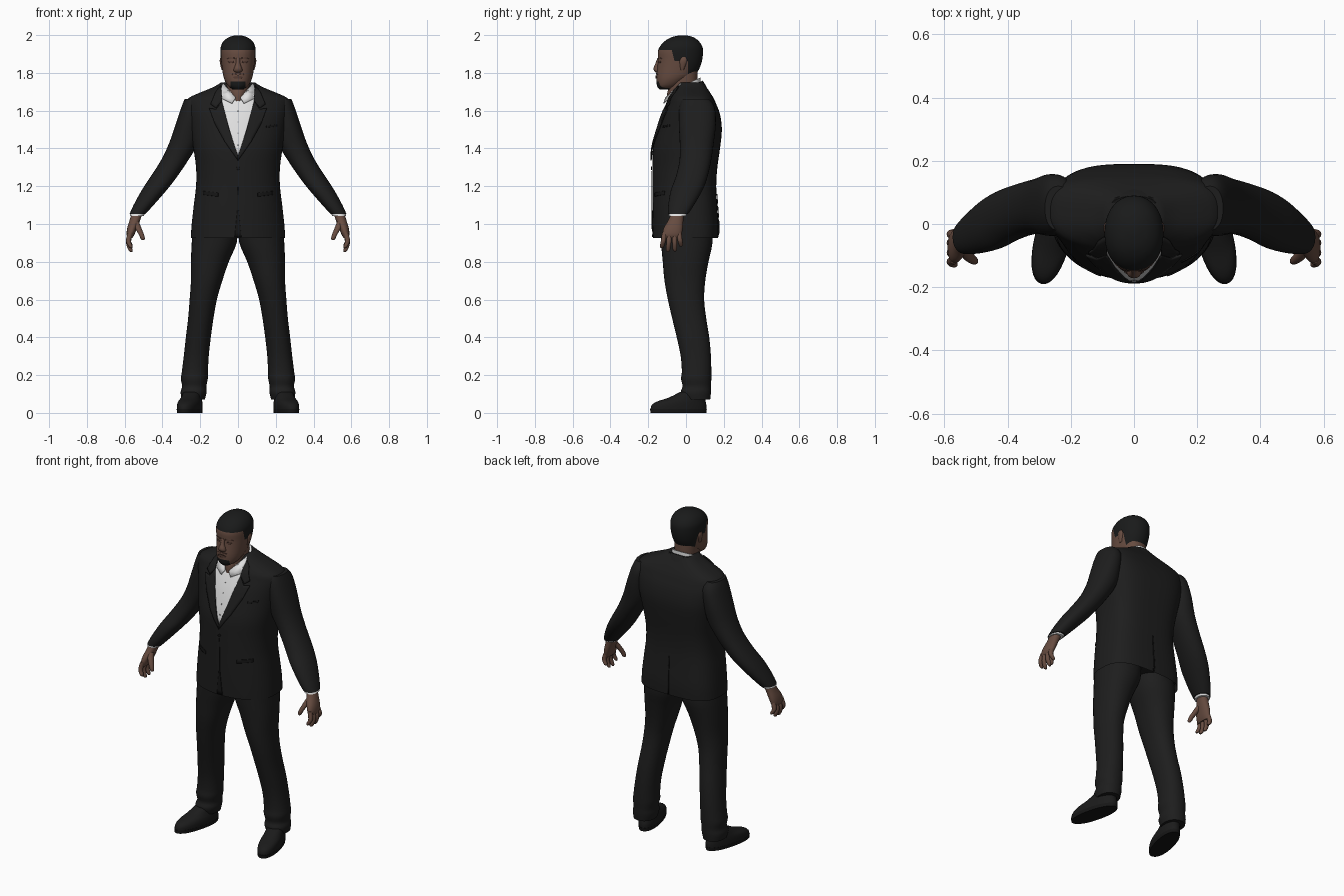
import bpy, bmesh, math
from mathutils import Vector
from mathutils.bvhtree import BVHTree

if "Cube" in bpy.data.objects:
    bpy.data.objects.remove(bpy.data.objects["Cube"])

made = []


def material(name, r, g, b):
    m = bpy.data.materials.new(name)
    m.use_nodes = True
    m.diffuse_color = (r, g, b, 1)
    bsdf = m.node_tree.nodes["Principled BSDF"]
    bsdf.inputs["Base Color"].default_value = (r, g, b, 1)
    bsdf.inputs["Roughness"].default_value = 0.8
    m.roughness = 0.8
    return m


SUIT = material("suit charcoal", 0.0125, 0.0125, 0.0125)
SEAM = material("seam black", 0.008, 0.008, 0.008)
SHOE = material("shoe black", 0.011, 0.011, 0.011)
HAIR = material("hair black", 0.010, 0.0105, 0.0105)
SKIN = material("brown skin", 0.135, 0.072, 0.052)
DARK = material("shaded skin", 0.085, 0.043, 0.032)
SHIRT = material("shirt white", 0.75, 0.75, 0.75)
BUTTON = material("button grey", 0.3, 0.3, 0.3)


def finish(name, bm, mat):
    mesh = bpy.data.meshes.new(name)
    bm.to_mesh(mesh)
    bm.free()
    mesh.materials.append(mat)
    ob = bpy.data.objects.new(name, mesh)
    bpy.context.collection.objects.link(ob)
    made.append(ob)
    return ob


def spline(rows, steps):
    """Interpolate every column of the rows with a Catmull-Rom curve."""
    out = []
    for i in range(len(rows) - 1):
        a, b, c, d = (rows[max(i - 1, 0)], rows[i], rows[i + 1], rows[min(i + 2, len(rows) - 1)])
        for k in range(steps):
            t = k / steps
            out.append([q + 0.5 * t * (r - p + t * (2 * p - 5 * q + 4 * r - s + t * (3 * (q - r) + s - p)))
                        for p, q, r, s in zip(a, b, c, d)])
    return out + [list(rows[-1])]


def loft(name, rows, mat, side=1, segs=32, front=2.2, back=2.2, turn=0, tilt=0, steps=3, hem=0):
    """Skin rounded rings given as (z, centre x, half width, centre y, half depth)."""
    bm = bmesh.new()
    rings = []
    ct, st = math.cos(math.radians(turn)), math.sin(math.radians(turn))
    for z, cx, rx, cy, ry in spline(rows, steps):
        ring = []
        for i in range(segs):
            a = 2 * math.pi * i / segs
            c, s = math.cos(a), math.sin(a)
            e = 2 / (back if s > 0 else front)
            dx = rx * math.copysign(abs(c) ** e, c)
            dy = ry * math.copysign(abs(s) ** e, s)
            ring.append(bm.verts.new((side * (cx + dx * ct - dy * st), cy + dx * st + dy * ct, z + tilt * dy)))
        rings.append(ring)
    for lo, hi in zip(rings, rings[1:]):
        for i in range(segs):
            j = (i + 1) % segs
            bm.faces.new((lo[i], lo[j], hi[j], hi[i]))
    bottom = bm.faces.new(rings[0])
    bm.faces.new(rings[-1])
    bmesh.ops.recalc_face_normals(bm, faces=bm.faces[:])
    if hem:  # hollow the lower opening
        bmesh.ops.inset_individual(bm, faces=[bottom], thickness=0.012)
        bmesh.ops.translate(bm, verts=bottom.verts[:], vec=(0, 0, hem))
    return finish(name, bm, mat)


def central(rows):
    """Turn (z, half width, front y, back y) into loft rows."""
    return [(z, 0, rx, (a + b) / 2, (b - a) / 2) for z, rx, a, b in rows]


def surface(ob):
    bm = bmesh.new()
    bm.from_mesh(ob.data)
    tree = BVHTree.FromBMesh(bm)
    bm.free()
    return tree


def thicken(ob, t):
    mod = ob.modifiers.new("thickness", "SOLIDIFY")
    mod.thickness, mod.offset = t, 0


def plate(name, outline, tree, mat, lift=0.004, side=1, face=-1, thick=0.004):
    """Lay a thin flat outline (x, z) onto a surface from the front or back."""
    bm = bmesh.new()
    bm.faces.new([bm.verts.new((side * x, 0, z)) for x, z in outline])
    bmesh.ops.triangulate(bm, faces=bm.faces[:])
    bmesh.ops.subdivide_edges(bm, edges=bm.edges[:], cuts=5, use_grid_fill=True)
    missed = []
    for v in bm.verts:
        hit = tree.ray_cast(Vector((v.co.x, face, v.co.z)), Vector((0, -face, 0)))[0]
        if hit:
            v.co.y = hit.y + face * lift
        else:
            missed.append(v)
    bmesh.ops.delete(bm, geom=missed, context="VERTS")
    thicken(finish(name, bm, mat), thick)


def oval(x, z, rx, rz, n=12):
    return [(x + rx * math.cos(2 * math.pi * i / n), z + rz * math.sin(2 * math.pi * i / n)) for i in range(n)]


# Jacket body
jacket = loft("jacket_body", central([
    (.925, .25, -.175, .17), (1.0, .245, -.177, .172), (1.1, .234, -.178, .165), (1.2, .222, -.178, .16),
    (1.3, .222, -.178, .166), (1.4, .236, -.175, .18), (1.5, .252, -.15, .19), (1.58, .266, -.125, .18),
    (1.635, .274, -.1, .16), (1.668, .26, -.088, .145), (1.7, .19, -.07, .125), (1.725, .13, -.058, .108),
    (1.75, .088, -.045, .09)]), SUIT, segs=56, front=2.15, back=3.1, hem=.04)
body = surface(jacket)
loft("jacket_back_collar", central([(1.69, .108, -.03, .112), (1.715, .1, -.03, .1), (1.735, .087, -.03, .089)]),
     SUIT, tilt=.4)

# Shirt front and jacket details
plate("shirt_front", [(0, 1.35), (.09, 1.655), (.08, 1.7), (-.08, 1.7), (-.09, 1.655)], body, SHIRT)
for i in range(4):
    plate("shirt_button", oval(0, 1.42 + .06 * i, .004, .004, 8), body, BUTTON, .007, thick=.002)
plate("jacket_button", oval(0, 1.295, .009, .009), body, SEAM, .005)
plate("jacket_front_opening", [(0, 1.28), (.003, 1.08), (.018, .93), (-.018, .93), (-.003, 1.08)], body, SEAM, .003)
plate("breast_pocket", [(.15, 1.51), (.205, 1.517), (.205, 1.527), (.15, 1.52)], body, SEAM, .003)
plate("back_vent", [(-.004, .93), (.004, .93), (.002, 1.16), (-.002, 1.16)], body, SEAM, .003, face=1)

# Neck, shirt collar
loft("neck", central([(1.65, .026, -.102, .02), (1.69, .048, -.1, .04), (1.73, .064, -.09, .058),
                      (1.81, .068, -.085, .062)]), SKIN)
loft("shirt_collar", central([(1.66, .09, -.09, .075), (1.7, .084, -.09, .077), (1.737, .075, -.088, .077)]),
     SHIRT, tilt=.47)

# Head, coloured along the hairline and beard line
head = loft("head", central([
    (1.712, .026, -.14, -.07), (1.73, .052, -.153, -.035), (1.76, .07, -.156, .01), (1.79, .079, -.156, .05),
    (1.83, .085, -.152, .074), (1.87, .09, -.148, .086), (1.91, .093, -.149, .09), (1.94, .091, -.138, .086),
    (1.97, .075, -.11, .066), (1.99, .046, -.073, .036), (1.999, .014, -.03, 0)]), SKIN, segs=48, back=2.1)
head.data.materials.append(HAIR)
bm = bmesh.new()
bm.from_mesh(head.data)
for co, no in [((0, 0, 1.922), (0, 0, 1)), ((0, -.07, 1.9), (0, 1, .25)), ((0, 0, 1.862), (0, 0, 1)),
               ((0, .01, 0), (0, 1, 0)), ((0, 0, 1.79), (0, 0, 1)), ((0, 0, 1.754), (0, 0, 1)),
               ((0, -.088, 0), (0, 1, 0)), ((.04, 0, 0), (1, 0, 0)), ((-.04, 0, 0), (1, 0, 0))]:
    bmesh.ops.bisect_plane(bm, geom=bm.verts[:] + bm.edges[:] + bm.faces[:], plane_co=co, plane_no=no)
for f in bm.faces:
    x, y, z = f.calc_center_median()
    temple = y + .07 + (z - 1.9) * .25 > 0 and z > 1.862
    nape = y > .01 and z > 1.79
    goatee = y < -.088 and z < 1.754 and abs(x) < .04
    f.material_index = int(z > 1.922 or temple or nape or goatee)
bm.to_mesh(head.data)
bm.free()
skull = surface(head)

# Face
loft("nose", central([(1.802, .012, -.16, -.13), (1.81, .023, -.168, -.13), (1.825, .021, -.172, -.13),
                      (1.85, .012, -.162, -.13), (1.88, .011, -.151, -.13)]), SKIN, segs=16)
plate("lips", oval(0, 1.777, .026, .008), skull, DARK, .003)
plate("moustache", [(-.032, 1.79), (0, 1.794), (.032, 1.79), (.03, 1.795), (0, 1.8), (-.03, 1.795)], skull, DARK, .001)

# Paired parts
for side, label in ((1, "left_"), (-1, "right_")):
    plate(label + "eye", oval(.036, 1.858, .015, .006), skull, DARK, .001, side)
    plate(label + "eyebrow", [(.016, 1.874), (.052, 1.878), (.058, 1.873), (.05, 1.882), (.018, 1.88)],
          skull, DARK, .001, side)
    loft(label + "ear", [(1.815, .08, .006, -.02, .008), (1.835, .083, .009, -.018, .014),
                         (1.865, .087, .01, -.014, .02), (1.883, .087, .006, -.012, .012)], SKIN, side, 16)

    # Collar wing and lapels
    bm = bmesh.new()
    bm.faces.new([bm.verts.new((side * x, y, z)) for x, y, z in (
        (.08, -.025, 1.745), (.012, -.108, 1.668), (.032, -.118, 1.638), (.08, -.092, 1.662), (.092, -.06, 1.705))])
    bmesh.ops.triangulate(bm, faces=bm.faces[:])
    thicken(finish(label + "collar_wing", bm, SHIRT), .005)
    plate(label + "lapel", [(0, 1.335), (.07, 1.435), (.122, 1.53), (.152, 1.612), (.115, 1.607), (.085, 1.65),
                            (.046, 1.5), (0, 1.36)], body, SUIT, .007, side, thick=.007)
    plate(label + "jacket_collar", [(.085, 1.652), (.117, 1.614), (.145, 1.634), (.115, 1.705), (.09, 1.73)],
          body, SUIT, .007, side, thick=.007)
    plate(label + "pocket_flap", [(.105, 1.145), (.185, 1.155), (.185, 1.175), (.105, 1.165)], body, SEAM, .002, side)

    # Sleeve and cuff
    loft(label + "sleeve", [
        (1.663, .24, .042, .05, .07), (1.62, .241, .058, .058, .093), (1.53, .262, .067, .06, .098),
        (1.43, .287, .077, .057, .09), (1.34, .334, .072, .05, .084), (1.25, .393, .07, .03, .084),
        (1.18, .443, .066, .004, .084), (1.1, .5, .053, -.026, .068), (1.053, .532, .042, -.042, .053)], SUIT, side)
    loft(label + "shirt_cuff", [(1.08, .52, .038, -.036, .046), (1.043, .536, .037, -.045, .047)], SHIRT, side)

    # Hand
    loft(label + "palm", [(1.06, .533, .029, -.043, .034), (1.02, .546, .028, -.054, .04),
                          (.98, .56, .026, -.067, .05), (.945, .569, .021, -.074, .051),
                          (.925, .571, .012, -.075, .045)], SKIN, side, 24)
    for name, y, tip, spread in (("index", -.113, .872, -.014), ("middle", -.087, .852, -.008),
                                 ("ring", -.061, .855, .002), ("little", -.037, .88, .01)):
        mid = (.95 + tip) / 2
        loft(label + name + "_finger", [(.955, .569, .0135, y, .0135), (mid, .58, .013, y + spread / 2, .013),
                                        (tip + .01, .569, .011, y + spread, .011),
                                        (tip, .565, .005, y + spread, .005)], SKIN, side, 12)
    loft(label + "thumb", [(1.02, .545, .017, -.07, .019), (.98, .529, .017, -.095, .018),
                           (.945, .512, .014, -.112, .014), (.922, .504, .011, -.117, .011),
                           (.914, .503, .004, -.118, .004)], SKIN, side, 14)

    # Trouser leg with folds above the shoe
    loft(label + "trouser_leg", [
        (.99, .12, .118, 0, .135), (.9, .126, .119, .004, .136), (.8, .149, .1, -.002, .121),
        (.7, .166, .083, -.006, .108), (.6, .184, .072, 0, .096), (.5, .197, .067, .017, .09),
        (.4, .21, .066, .037, .086), (.3, .221, .066, .052, .08), (.22, .228, .069, .056, .078),
        (.18, .231, .071, .054, .08), (.14, .232, .064, .057, .075), (.11, .235, .069, .052, .08),
        (.07, .237, .061, .056, .072)], SUIT, side, 36)

    # Shoe
    loft(label + "shoe_sole", [(0, .256, .055, -.04, .152), (.02, .256, .057, -.04, .154)], SEAM, side, turn=14, steps=1)
    loft(label + "shoe", [(.015, .256, .056, -.04, .152), (.04, .255, .057, -.037, .149), (.06, .253, .055, -.025, .132),
                          (.08, .247, .05, .005, .1), (.11, .24, .045, .035, .068)], SHOE, side, turn=14)

# Smooth shading with sharp creases kept
bpy.ops.object.select_all(action="DESELECT")
for ob in made:
    ob.select_set(True)
bpy.context.view_layer.objects.active = made[0]
bpy.ops.object.shade_smooth_by_angle(angle=math.radians(42))
